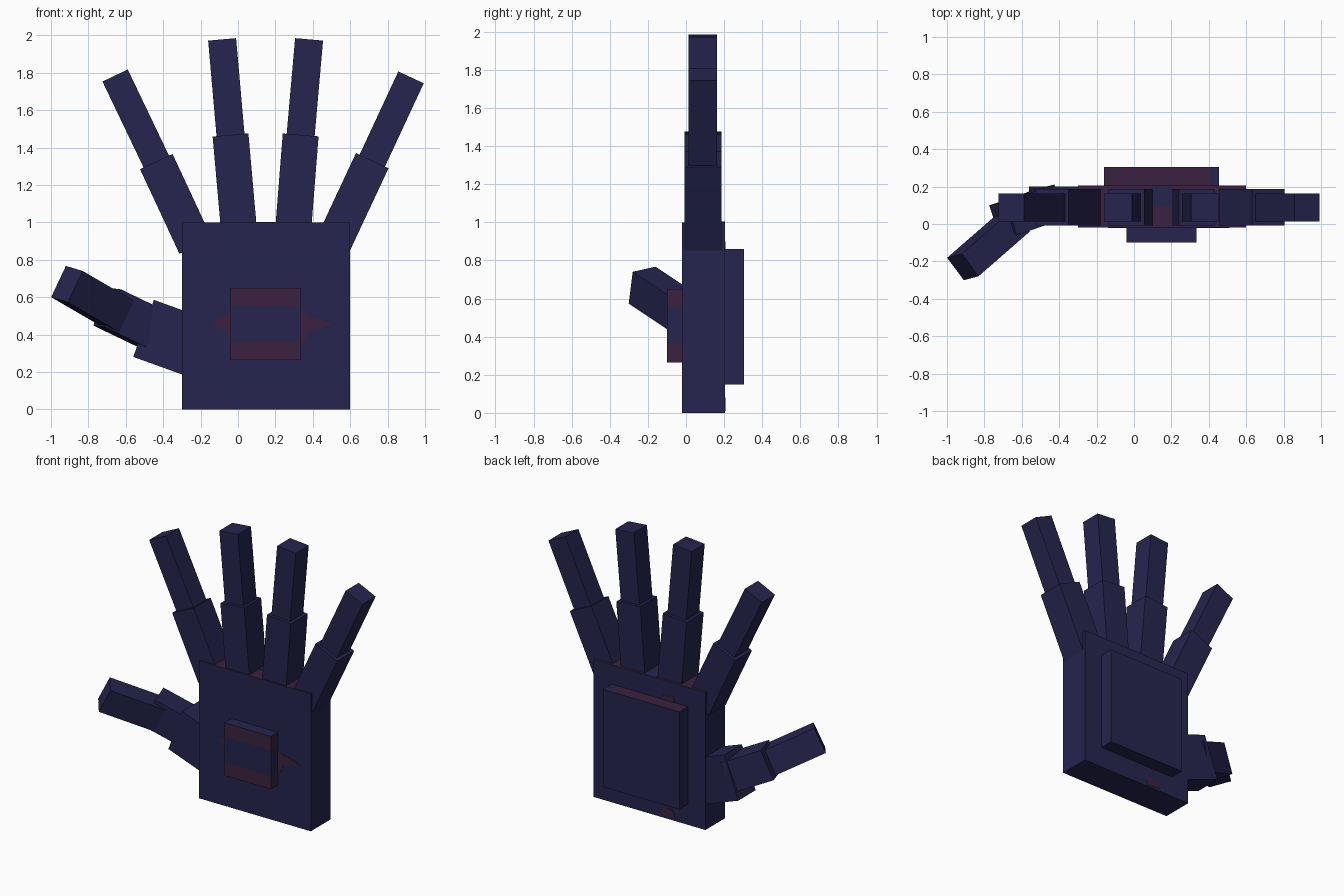
import bpy, bmesh
from mathutils import Vector

if "Cube" in bpy.data.objects:
    bpy.data.objects.remove(bpy.data.objects["Cube"])


def material(name, rgb):
    m = bpy.data.materials.new(name)
    m.diffuse_color = (*rgb, 1)
    m.use_nodes = True
    m.node_tree.nodes["Principled BSDF"].inputs["Base Color"].default_value = m.diffuse_color
    return m


MATS = [material("navy", (0.019, 0.018, 0.078)),
        material("dark maroon", (0.042, 0.016, 0.050))]


def finish(name, bm, rule=None):
    bmesh.ops.recalc_face_normals(bm, faces=bm.faces[:])
    bm.normal_update()
    me = bpy.data.meshes.new(name)
    for m in MATS:
        me.materials.append(m)
    if rule:
        for f in bm.faces:
            f.material_index = int(rule(f.calc_center_median(), f.normal))
    bm.to_mesh(me)
    bm.free()
    ob = bpy.data.objects.new(name, me)
    bpy.context.collection.objects.link(ob)
    return ob


def block(name, lo, hi, cuts=(), rule=None):
    """Axis-aligned box, sliced by planes (point, normal) and coloured by a rule."""
    lo, hi = Vector(lo), Vector(hi)
    bm = bmesh.new()
    bmesh.ops.create_cube(bm, size=1)
    for v in bm.verts:
        v.co = v.co * (hi - lo) + (lo + hi) / 2
    for co, no in cuts:
        bmesh.ops.bisect_plane(bm, geom=bm.verts[:] + bm.edges[:] + bm.faces[:],
                               plane_co=co, plane_no=no)
    return finish(name, bm, rule)


def segment(name, a, b, side, width, depth):
    """Square bar from a to b; width runs along side, depth across it."""
    a, b, side = Vector(a), Vector(b), Vector(side)
    w = (b - a).normalized()
    u = (side - side.dot(w) * w).normalized()
    n = w.cross(u)
    bm = bmesh.new()
    bmesh.ops.create_cube(bm, size=1)
    for v in bm.verts:
        x, y, z = v.co
        v.co = (a + b) / 2 + u * x * width + n * y * depth + (b - a) * z
    return finish(name, bm)


def patch(name, pts, y):
    """Thin painted plate on the palm, outlined in x and z."""
    bm = bmesh.new()
    f = bm.faces.new([bm.verts.new((x, y - 0.002, z)) for x, z in pts])
    ext = bmesh.ops.extrude_face_region(bm, geom=[f])["geom"]
    for v in ext:
        if isinstance(v, bmesh.types.BMVert):
            v.co.y += 0.004
    return finish(name, bm, lambda c, n: True)


# Palm with a maroon upper edge
block("palm", (-0.3, -0.02, 0), (0.6, 0.205, 1), rule=lambda c, n: n.z > 0.5)
block("palm_edge_patch", (0.1, 0.1, 0.99), (0.2, 0.205, 1.003))

# Plate on the back of the hand
block("back_plate", (-0.16, 0.2, 0.15), (0.455, 0.305, 0.86),
      [((0.4, 0, 0), (1, 0, 0))],
      lambda c, n: n.z > 0.5 and c.x < 0.4)

# Banded plate on the palm side
block("palm_plate", (-0.04, -0.1, 0.265), (0.335, -0.015, 0.65),
      [((0, 0, 0.36), (0, 0, 1)), ((0, 0, 0.55), (0, 0, 1))],
      lambda c, n: abs(n.z) < 0.5 and not 0.36 < c.z < 0.55)

# Stains beside the plates
patch("palm_stain_left", [(-0.03, 0.34), (-0.07, 0.42), (-0.14, 0.46),
                          (-0.11, 0.49), (-0.06, 0.5), (-0.03, 0.54)], -0.02)
patch("palm_stain_right", [(0.33, 0.34), (0.365, 0.38), (0.38, 0.42), (0.46, 0.44),
                           (0.51, 0.46), (0.45, 0.48), (0.37, 0.5), (0.33, 0.54)], -0.02)
patch("back_stain_upper", [(-0.06, 0.85), (0.05, 0.85), (0.04, 0.89), (-0.04, 0.9)], 0.205)
patch("back_stain_lower", [(-0.06, 0.02), (0.05, 0.01), (0.07, 0.05),
                           (0.02, 0.08), (-0.04, 0.07)], 0.205)

# Four fingers: root, knuckle and tip as (x, z)
fingers = {
    "index_finger": ((-0.226, 0.872), (-0.437, 1.325), (-0.657, 1.785)),
    "middle_finger": ((0.005, 0.96), (-0.04, 1.467), (-0.085, 1.978)),
    "ring_finger": ((0.295, 0.96), (0.335, 1.467), (0.38, 1.978)),
    "little_finger": ((0.506, 0.877), (0.718, 1.33), (0.925, 1.775)),
}
for name, (r, k, t) in fingers.items():
    r, k, t = (Vector((x, 0.0885, z)) for x, z in (r, k, t))
    segment(name + "_lower", r, k, (1, 0, 0), 0.192, 0.195)
    segment(name + "_upper", k - (t - k) * 0.1, t, (1, 0, 0), 0.15, 0.15)

# Thumb: wide base, then two bars bending toward the palm side
tilt = (0.09, -0.12, -0.027)
segment("thumb_base", (-0.22, 0.1, 0.33), (-0.505, 0.1, 0.433), (0, 1, 0), 0.2, 0.324)
segment("thumb_middle", (-0.44, 0.11, 0.42), (-0.70, 0.02, 0.545), tilt, 0.19, 0.22)
segment("thumb_tip", (-0.64, 0.01, 0.51), (-0.915, -0.23, 0.67), tilt, 0.152, 0.186)
